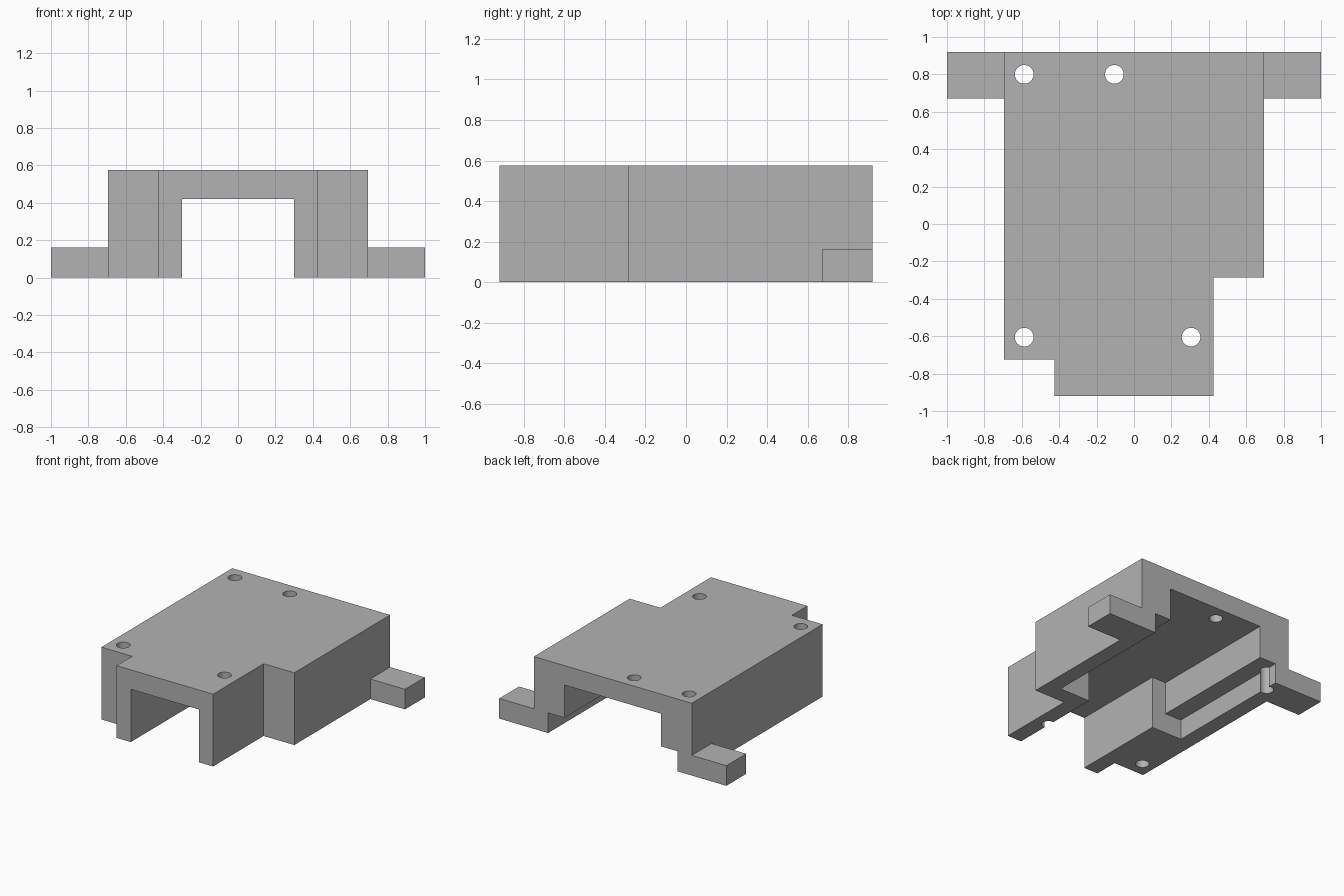
import bpy
import bmesh

# Remove the default object
cube = bpy.data.objects.get("Cube")
if cube:
    bpy.data.objects.remove(cube, do_unlink=True)

HEIGHT = 0.575
CEILING = 0.42      # underside of the top plate
LEDGE = 0.16        # thickness of the tabs and depth of the lower recess
BACK = 0.92
SHOULDER = -0.15    # front end of the wide pocket
OUT = 0.2           # how far cutters reach past the body

# One flat grey
grey = bpy.data.materials.new("plain_grey")
grey.use_nodes = True
grey.diffuse_color = (0.45, 0.45, 0.45, 1)
grey.node_tree.nodes["Principled BSDF"].inputs["Base Color"].default_value = (0.45, 0.45, 0.45, 1)


def prism(name, outline, z0, z1):
    """Extrude a plan outline from z0 to z1."""
    bm = bmesh.new()
    base = bm.faces.new([bm.verts.new((x, y, z0)) for x, y in outline])
    top = bmesh.ops.extrude_face_region(bm, geom=[base])["geom"]
    moved = [v for v in top if isinstance(v, bmesh.types.BMVert)]
    bmesh.ops.translate(bm, vec=(0, 0, z1 - z0), verts=moved)
    bmesh.ops.recalc_face_normals(bm, faces=bm.faces)
    mesh = bpy.data.meshes.new(name)
    bm.to_mesh(mesh)
    bm.free()
    mesh.materials.append(grey)
    obj = bpy.data.objects.new(name, mesh)
    bpy.context.collection.objects.link(obj)
    return obj


def box(name, x0, x1, y0, y1, z0, z1):
    return prism(name, [(x0, y0), (x1, y0), (x1, y1), (x0, y1)], z0, z1)


def combine(target, tool, operation):
    """Apply one boolean and drop the tool object."""
    tool.hide_render = True
    mod = target.modifiers.new(operation.lower(), "BOOLEAN")
    mod.operation = operation
    mod.solver = "EXACT"
    mod.object = tool
    bpy.context.view_layer.objects.active = target
    bpy.ops.object.modifier_apply(modifier=mod.name)
    bpy.data.objects.remove(tool, do_unlink=True)


# Main block with its two unequal front notches
body = prism("bracket_body", [
    (-0.425, -BACK), (0.425, -BACK), (0.425, -0.285), (0.695, -0.285),
    (0.695, BACK), (-0.695, BACK), (-0.695, -0.725), (-0.425, -0.725),
], 0, HEIGHT)

# Mounting tabs at the back corners
for side in (-1, 1):
    x0, x1 = sorted((side * 0.63, side))
    combine(body, box("mounting_tab", x0, x1, 0.672, BACK, 0, LEDGE), "UNION")

# Channel: narrow at the front, wide behind the shoulder
half = [(0.3, -BACK - OUT), (0.3, SHOULDER), (0.425, SHOULDER), (0.425, BACK + OUT)]
channel = half + [(-x, y) for x, y in reversed(half)]
combine(body, prism("channel_cutter", channel, -OUT, CEILING), "DIFFERENCE")

# Lower recess that leaves a ledge along each side wall
combine(body, box("recess_cutter", -0.57, 0.57, SHOULDER, BACK + OUT, -OUT, LEDGE), "DIFFERENCE")

# Vertical screw holes
for x, y in [(-0.587, 0.8), (-0.105, 0.8), (-0.587, -0.605), (0.305, -0.605)]:
    bpy.ops.mesh.primitive_cylinder_add(vertices=48, radius=0.05, depth=2, location=(x, y, 0))
    hole = bpy.context.object
    hole.data.materials.append(grey)
    combine(body, hole, "DIFFERENCE")

# Smooth the hole walls, keep the block edges crisp
bpy.ops.object.select_all(action="DESELECT")
body.select_set(True)
bpy.context.view_layer.objects.active = body
bpy.ops.object.shade_smooth_by_angle(angle=0.5)
